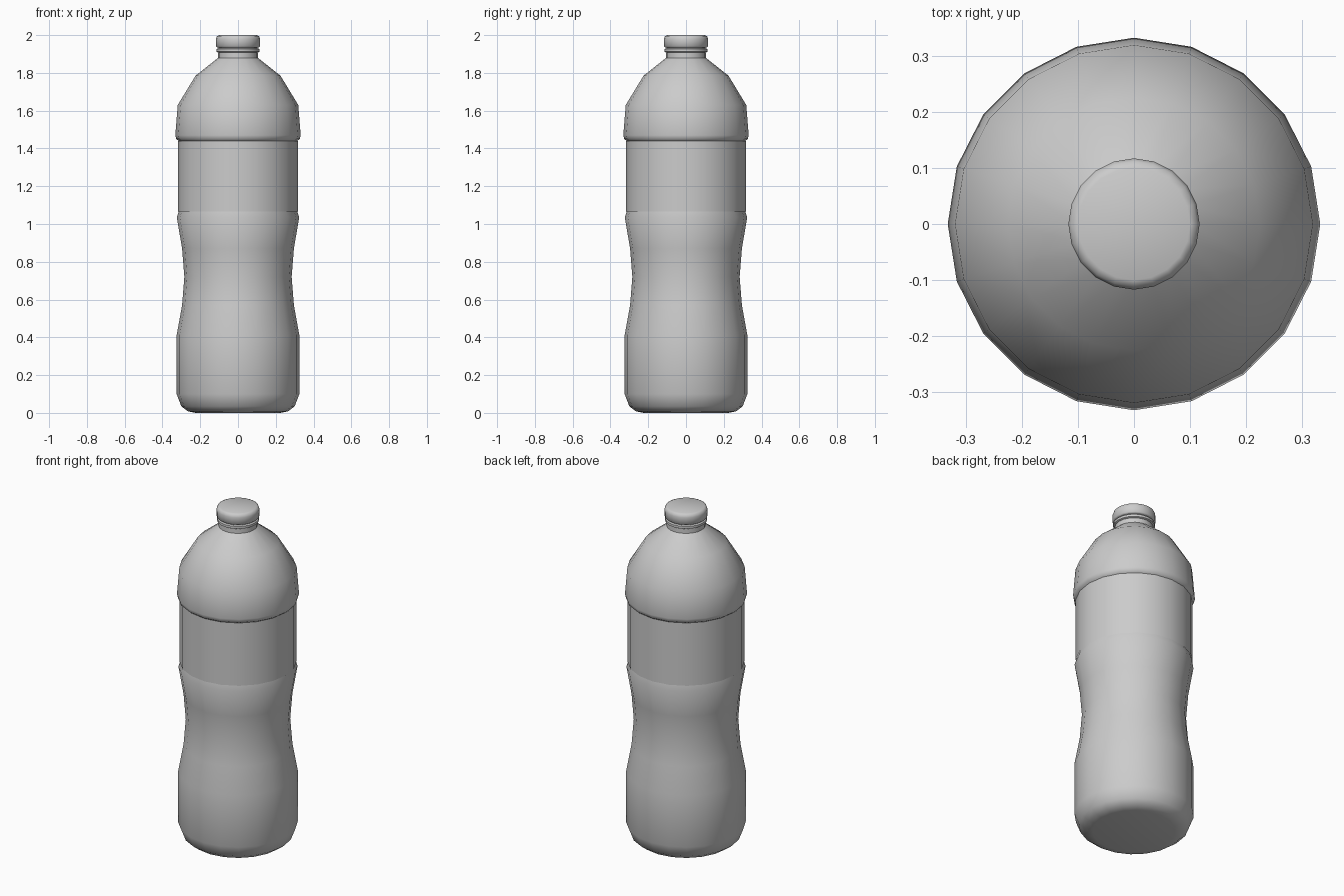
import bpy, bmesh, math

if "Cube" in bpy.data.objects:
    bpy.data.objects.remove(bpy.data.objects["Cube"])

SIDES = 20


def lathe(name, profile, cap_start=True, cap_end=True):
    """Revolve (radius, z) points, listed bottom to top, around z."""
    bm = bmesh.new()
    rings = []
    for r, z in profile:
        rings.append([bm.verts.new((r * math.cos(2 * math.pi * i / SIDES),
                                    r * math.sin(2 * math.pi * i / SIDES), z))
                      for i in range(SIDES)])
    for a, b in zip(rings, rings[1:]):
        for i in range(SIDES):
            j = (i + 1) % SIDES
            bm.faces.new((a[i], a[j], b[j], b[i]))
    if cap_start:
        bm.faces.new(rings[0][::-1])
    if cap_end:
        bm.faces.new(rings[-1])
    mesh = bpy.data.meshes.new(name)
    bm.to_mesh(mesh)
    bm.free()
    obj = bpy.data.objects.new(name, mesh)
    bpy.context.collection.objects.link(obj)
    bpy.ops.object.select_all(action='DESELECT')
    obj.select_set(True)
    bpy.context.view_layer.objects.active = obj
    bpy.ops.object.shade_smooth_by_angle(angle=math.radians(50))
    return obj


# Bottle: rounded base, gripped waist, label recess, domed shoulder, neck
lathe("bottle_body", [
    (0.225, 0.0), (0.265, 0.008), (0.30, 0.035), (0.325, 0.10), (0.325, 0.41),
    (0.296, 0.57), (0.284, 0.72), (0.296, 0.87), (0.324, 1.035),
    (0.314, 1.065), (0.314, 1.44), (0.327, 1.45), (0.332, 1.47),
    (0.319, 1.63), (0.225, 1.785), (0.105, 1.88), (0.104, 1.94)])

# Label sleeve wrapped round the recess
lathe("label", [(0.318, 1.065), (0.318, 1.44)], False, False)

# Tamper ring under the cap
lathe("neck_ring", [(0.107, 1.908), (0.114, 1.912), (0.114, 1.926), (0.107, 1.93)])

# Screw cap with a rounded top
lathe("cap", [(0.110, 1.934), (0.117, 1.94), (0.117, 1.98),
              (0.112, 1.994), (0.100, 2.0)])
